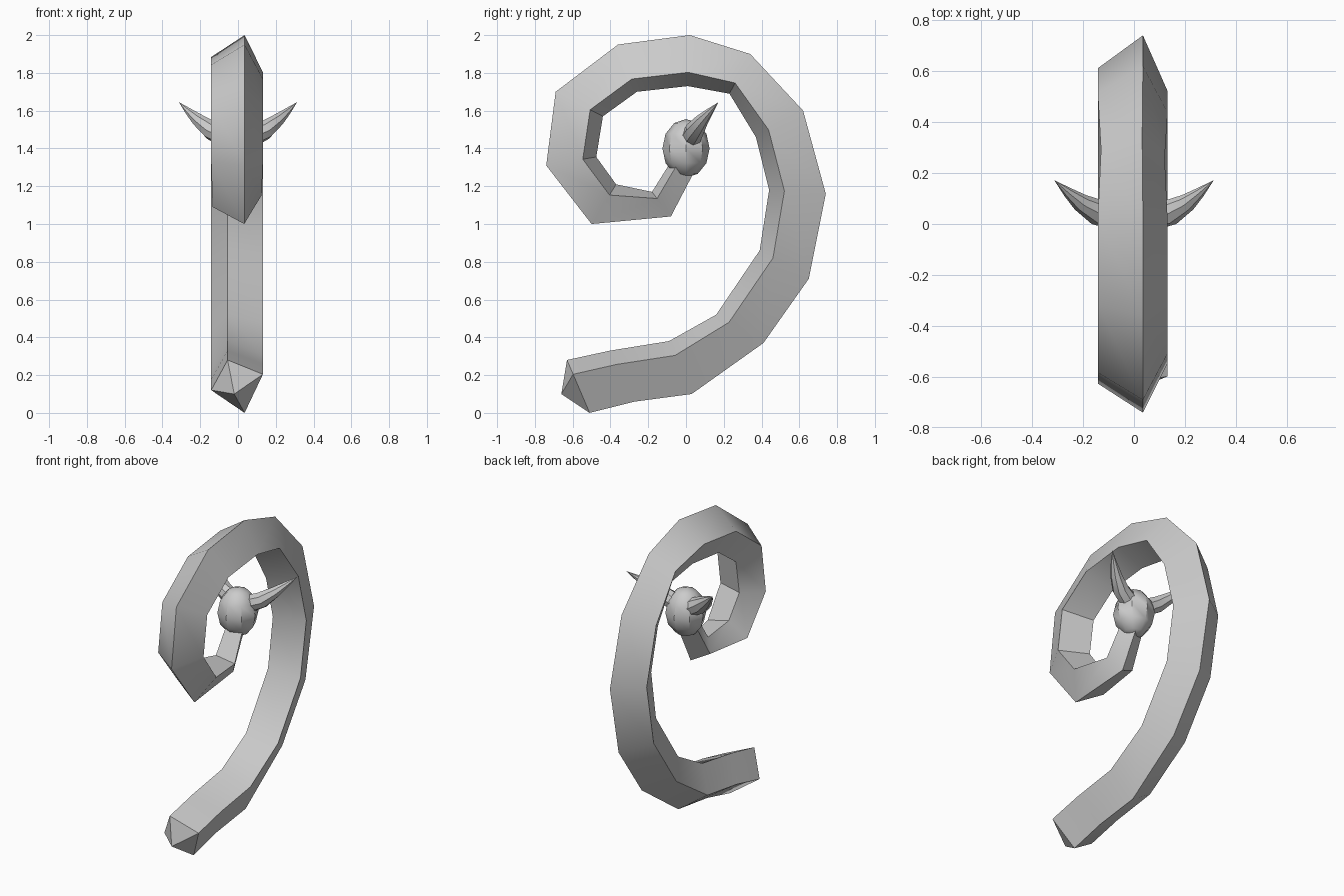
import bpy, bmesh, math
from mathutils import Vector

if "Cube" in bpy.data.objects:
    bpy.data.objects.remove(bpy.data.objects["Cube"])


def finish(bm, name, smooth=True):
    bmesh.ops.recalc_face_normals(bm, faces=bm.faces[:])
    me = bpy.data.meshes.new(name)
    bm.to_mesh(me)
    bm.free()
    ob = bpy.data.objects.new(name, me)
    bpy.context.collection.objects.link(ob)
    if smooth:
        bpy.ops.object.select_all(action='DESELECT')
        ob.select_set(True)
        bpy.context.view_layer.objects.active = ob
        bpy.ops.object.shade_smooth_by_angle(angle=math.radians(40))
    return ob


def loft(name, rings, start=None, end=None):
    """Skin rings of points, closing each end with a pole or a flat cap."""
    bm = bmesh.new()
    vs = [[bm.verts.new(p) for p in r] for r in rings]
    n = len(vs[0])
    for a, b in zip(vs, vs[1:]):
        for i in range(n):
            bm.faces.new((a[i], a[(i + 1) % n], b[(i + 1) % n], b[i]))
    for ring, pole in ((vs[0], start), (vs[-1], end)):
        if pole is None:
            bm.faces.new(ring)
        else:
            p = bm.verts.new(pole)
            for i in range(n):
                bm.faces.new((ring[i], ring[(i + 1) % n], p))
    return finish(bm, name)


# Coiled shaft: outer and inner ridge in the side plane (y, z, y, z)
ridges = [
    (-.51, 0, -.63, .28), (-.27, .06, -.40, .33), (.03, .10, -.09, .38),
    (.41, .37, .16, .52), (.65, .71, .39, .86), (.74, 1.16, .44, 1.18),
    (.62, 1.60, .37, 1.46), (.34, 1.90, .23, 1.69), (.02, 2.0, .01, 1.73),
    (-.36, 1.95, -.26, 1.70), (-.69, 1.70, -.44, 1.57),
    (-.74, 1.31, -.475, 1.355), (-.50, 1.0, -.37, 1.21),
    (-.08, 1.04, -.18, 1.17), (.04, 1.27, -.08, 1.33)]
# skewed four-sided section: x, fraction from outer to inner ridge
section = [(.035, 0), (.132, .73), (-.055, 1), (-.142, .43)]
rings = []
for yo, zo, yi, zi in ridges:
    o, i = Vector((0, yo, zo)), Vector((0, yi, zi))
    s = min(1, (o - i).length / .26)
    rings.append([o.lerp(i, f) + Vector((x * s, 0, 0)) for x, f in section])
loft("coiled_shaft", rings, start=(-.02, -.66, .10))

# Head at the inner end of the coil
bm = bmesh.new()
bmesh.ops.create_uvsphere(bm, u_segments=8, v_segments=6, radius=1)
for v in bm.verts:
    v.co = Vector((v.co.x * .125, v.co.y * .125, v.co.z * .155 + 1.40))
finish(bm, "head")

# Pair of curved horns
path = [((.07, .03, 1.46), .055), ((.14, .045, 1.495), .052),
        ((.21, .085, 1.55), .036), ((.26, .125, 1.595), .02)]
tip = Vector((.313, .172, 1.645))
for side, label in ((1, "right"), (-1, "left")):
    rings = []
    for k, (c, r) in enumerate(path):
        c = Vector(c)
        nxt = Vector(path[k + 1][0]) if k + 1 < len(path) else tip
        q = (nxt - c).to_track_quat('Z', 'Y')
        ring = [c + q @ Vector((r * math.cos(a), r * math.sin(a), 0))
                for a in (math.tau * j / 8 for j in range(8))]
        rings.append([Vector((p.x * side, p.y, p.z)) for p in ring])
    loft(label + "_horn", rings, end=(tip.x * side, tip.y, tip.z))
